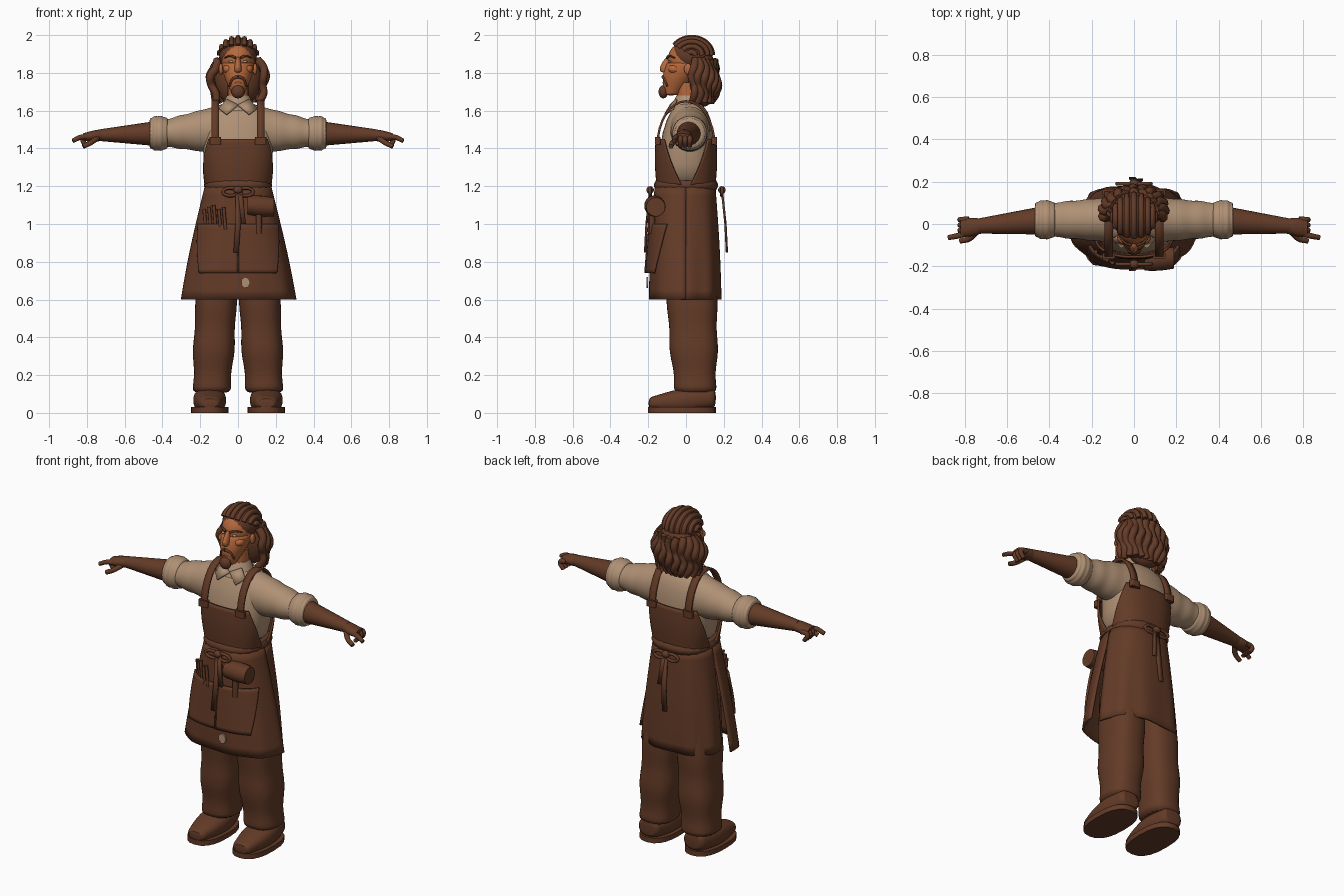
import bpy, bmesh
from math import sin, cos, pi, radians, copysign
from mathutils import Matrix, Vector

cube = bpy.data.objects.get("Cube")
if cube:
    bpy.data.objects.remove(cube, do_unlink=True)


def material(name, *rgb):
    made = bpy.data.materials.new(name)
    made.use_nodes = True
    made.diffuse_color = (*rgb, 1)
    shader = made.node_tree.nodes["Principled BSDF"]
    shader.inputs["Base Color"].default_value = made.diffuse_color
    return made


BROWN = material("leather brown", .125, .043, .02)
TAN = material("linen tan", .43, .28, .175)
SKIN = material("warm skin", .47, .14, .045)


def curved(value, power):
    return copysign(abs(value) ** power, value)


def finish(obj, mat, mirror=False, thick=0, smooth=False):
    obj.data.materials.clear()
    obj.data.materials.append(mat)
    for face in obj.data.polygons:
        face.use_smooth = True
    obj.data.set_sharp_from_angle(angle=radians(55))
    if thick:
        solid = obj.modifiers.new("thickness", "SOLIDIFY")
        solid.thickness, solid.offset = thick, 0
    if smooth:
        obj.modifiers.new("smooth", "SUBSURF")
    if mirror:
        obj.modifiers.new("mirror", "MIRROR")


def from_bmesh(name, bm, mat, **options):
    bmesh.ops.recalc_face_normals(bm, faces=bm.faces)
    mesh = bpy.data.meshes.new(name)
    bm.to_mesh(mesh)
    bm.free()
    obj = bpy.data.objects.new(name, mesh)
    bpy.context.collection.objects.link(obj)
    finish(obj, mat, **options)


def bridge(bm, rows, closed=False):
    for low, high in zip(rows, rows[1:]):
        count = len(low)
        for i in range(count if closed else count - 1):
            j = (i + 1) % count
            bm.faces.new((low[i], low[j], high[j], high[i]))


def blend(start, end, bulge=0, ripple=0, steps=12):
    """Rings between two rings; the last two values are radii that can swell and wrinkle."""
    rings = []
    for k in range(steps + 1):
        t = k / steps
        ring = [a + (b - a) * t for a, b in zip(start, end)]
        swell = 1 + bulge * sin(pi * t) + ripple * t * sin(20 * t)
        rings.append((*ring[:-2], ring[-2] * swell, ring[-1] * swell))
    return rings


def loft(name, mat, rings, axis="z", power=1, sides=20, **options):
    """Rings are: position on the axis, two centre values, two radii."""
    bm = bmesh.new()
    rows = []
    for pos, cu, cv, ru, rv in rings:
        row = []
        for i in range(sides):
            turn = 2 * pi * i / sides
            u, v = cu + ru * curved(cos(turn), power), cv + rv * curved(sin(turn), power)
            place = {"x": (pos, u, v), "y": (u, pos, v), "z": (u, v, pos)}[axis]
            row.append(bm.verts.new(place))
        rows.append(row)
    bridge(bm, rows, closed=True)
    bm.faces.new(rows[0])
    bm.faces.new(rows[-1])
    from_bmesh(name, bm, mat, **options)


def panel(name, rings, side, fold=0, columns=40):
    """Curved leather. Rings are: height, half span angle, two radii."""
    bm = bmesh.new()
    rows = []
    for k, (z, span, rx, ry) in enumerate(rings):
        row = []
        for i in range(columns + 1):
            turn = span * (2 * i / columns - 1)
            wave = 1 + fold * k * sin(9 * turn)
            row.append(bm.verts.new((rx * wave * curved(sin(turn), .8),
                                     side * ry * wave * curved(cos(turn), .8), z)))
        rows.append(row)
    bridge(bm, rows)
    from_bmesh(name, bm, BROWN, thick=.012)


def ribbon(name, points, half, **options):
    bm = bmesh.new()
    bridge(bm, [[bm.verts.new((x + s * half, y, z)) for s in (-1, 1)] for x, y, z in points])
    from_bmesh(name, bm, BROWN, thick=.012, **options)


def tube(name, points, radius, taper=1, mirror=False):
    curve = bpy.data.curves.new(name, "CURVE")
    curve.dimensions = "3D"
    curve.bevel_depth, curve.bevel_resolution = radius, 2
    curve.use_fill_caps, curve.resolution_u = True, 5
    spline = curve.splines.new("BEZIER")
    spline.bezier_points.add(len(points) - 1)
    for i, (knot, place) in enumerate(zip(spline.bezier_points, points)):
        knot.co = place
        knot.handle_left_type = knot.handle_right_type = "AUTO"
        knot.radius = 1 + (taper - 1) * i / (len(points) - 1)
    obj = bpy.data.objects.new(name, curve)
    bpy.context.collection.objects.link(obj)
    bpy.ops.object.select_all(action="DESELECT")
    obj.select_set(True)
    bpy.context.view_layer.objects.active = obj
    bpy.ops.object.convert(target="MESH")
    finish(bpy.context.object, BROWN, mirror=mirror)


def ball(name, mat, centre, radii, **options):
    bm = bmesh.new()
    matrix = Matrix.Translation(centre) @ Matrix.Diagonal((*radii, 1))
    bmesh.ops.create_uvsphere(bm, u_segments=24, v_segments=14, radius=1, matrix=matrix)
    from_bmesh(name, bm, mat, **options)


# Boots and trousers
loft("boot_sole", BROWN, blend((0, .15, -.02, .1, .18), (.03, .15, -.02, .1, .18)), power=.8, mirror=True)
loft("boot", BROWN, blend((-.2, .15, .05, .05, .03), (.16, .15, .08, .06, .05), bulge=.6),
     axis="y", power=.8, mirror=True, smooth=True)
loft("trouser_leg", BROWN, blend((.9, .1, .02, .1, .13), (.1, .14, .05, .1, .11), bulge=.1, ripple=.06, steps=20),
     power=.8, mirror=True, smooth=True)
loft("trouser_seat", BROWN, blend((.8, 0, 0, .15, .1), (1.2, 0, 0, .15, .14)), power=.8)

# Shirt
loft("shirt_body", TAN, [(1.2, 0, 0, .16, .14), (1.3, 0, 0, .18, .15), (1.5, 0, .01, .2, .14),
     (1.6, 0, .02, .16, .1), (1.65, 0, .01, .07, .06)], power=.8, smooth=True)
loft("sleeve", TAN, blend((.1, .02, 1.5, .11, .13), (.4, .02, 1.48, .08, .07), ripple=.05),
     axis="x", mirror=True, smooth=True)
loft("rolled_cuff", TAN, blend((.37, .02, 1.48, .08, .08), (.47, .02, 1.48, .08, .08), bulge=.17, ripple=.06),
     axis="x", mirror=True, smooth=True)
loft("collar_band", TAN, blend((1.6, 0, 0, .1, .09), (1.68, 0, .01, .06, .06)))
flap = bmesh.new()
flap.faces.new([flap.verts.new(corner) for corner in
                [(0, -.08, 1.63), (.06, -.11, 1.58), (.1, -.07, 1.61), (.06, -.05, 1.66)]])
from_bmesh("collar_flap", flap, TAN, thick=.012, mirror=True)

# Forearms and hands
loft("forearm", BROWN, blend((.4, .02, 1.48, .07, .07), (.74, -.01, 1.47, .035, .03)), axis="x", mirror=True)
loft("palm", BROWN, blend((.72, -.01, 1.47, .035, .03), (.82, -.02, 1.46, .04, .02), bulge=.15),
     axis="x", mirror=True)
tube("index_finger", [(.78, -.04, 1.46), (.83, -.055, 1.46), (.875, -.064, 1.44)], .015, .8, True)
tube("thumb", [(.74, -.03, 1.46), (.78, -.07, 1.43), (.82, -.08, 1.41)], .016, .8, True)
for i, finger in enumerate(("middle_finger", "ring_finger", "little_finger")):
    y = .025 * i - .03
    tube(finger, [(.78, y, 1.46), (.82, y, 1.45), (.8, y, 1.41)], .015, .8, True)

# Apron bib, straps and waist tie
for name, side in (("front", -1), ("back", 1)):
    panel("bib_" + name, blend((1.45, .8, .2, .155), (1.2, 1.5, .17, .15), bulge=.04), side)
    loft("strap_buckle_" + name, BROWN, blend((1.42, .12, side * .15, .03, .015), (1.46, .12, side * .15, .03, .015)),
         power=.4, mirror=True)
arch = [pi * i / 16 for i in range(17)]
ribbon("shoulder_strap", [(.12, -.15 * cos(a), 1.42 + .23 * sin(a)) for a in arch], .02, mirror=True)
loft("waist_tie", BROWN, blend((1.18, 0, 0, .17, .16), (1.23, 0, 0, .17, .16), bulge=.06), power=.8)

# Apron skirt, wide at the front and narrower at the back
panel("skirt_front", blend((1.2, pi / 2, .17, .16), (.6, pi / 2, .3, .19), bulge=.03), -1, fold=.001)
panel("skirt_back", blend((1.2, pi / 2, .17, .15), (.6, pi / 2, .24, .18), bulge=.03), 1, fold=.002)
panel("pocket", blend((1, 1.1, .23, .19), (.74, .7, .29, .21)), -1)
ribbon("pocket_seam", [(0, -.195, 1), (0, -.215, .74)], .004)
loft("patch", TAN, [(-.2, .04, .69, .025, .03), (-.209, .04, .69, .025, .03)], axis="y", sides=7)

# Bows and hanging ends
for name, y in (("front", -.19), ("back", .19)):
    ball(name + "_knot", BROWN, (0, y, 1.18), (.025, .02, .02))
    loop = [2 * pi * i / 8 for i in range(9)]
    tube(name + "_bow", [(.04 - .04 * cos(a), y, 1.17 + .02 * sin(a)) for a in loop], .009, mirror=True)
    ribbon(name + "_tie_long", [(0, y, 1.18), (0, y * 1.1, 1), (-.01, y * 1.14, .85)], .014)
    ribbon(name + "_tie_short", [(.01, y, 1.18), (.03, y * 1.1, 1)], .012)

# Tools in the pockets
for i in range(5):
    x = .026 * i - .17
    y = -.19 * (1 - (x / .22) ** 2) ** .5 - .01
    tube("carving_tool", [(x, y, .97), (x - .01, y, 1.08 + .01 * (i % 3))], .009)
loft("mallet_head", BROWN, blend((.05, -.17, 1.1, .05, .05), (.19, -.16, 1.09, .05, .05), bulge=.1), axis="x")
tube("mallet_handle", [(.11, -.18, 1.08), (.11, -.18, .95)], .016)

# Head and face
loft("neck", SKIN, blend((1.6, 0, .01, .055, .055), (1.75, 0, .01, .055, .06)))
ball("skull", SKIN, (0, .01, 1.87), (.087, .107, .1))
loft("jaw", SKIN, blend((1.68, 0, -.08, .03, .04), (1.86, 0, 0, .086, .1), bulge=.2), smooth=True)
loft("nose", SKIN, [(1.8, 0, -.11, .02, .02), (1.82, 0, -.115, .02, .035), (1.89, 0, -.09, .012, .015)],
     smooth=True)
ball("ear", SKIN, (.09, .01, 1.82), (.012, .02, .03), mirror=True)
ball("cheekbone", SKIN, (.05, -.06, 1.82), (.03, .035, .025), mirror=True)
ball("lower_lip", SKIN, (0, -.11, 1.747), (.025, .015, .008))
ball("eye", TAN, (.036, -.085, 1.86), (.014, .009, .007), mirror=True)
tube("eyebrow", [(.014, -.1, 1.88), (.04, -.09, 1.89), (.07, -.06, 1.88)], .007, .6, True)
tube("moustache", [(0, -.12, 1.78), (.025, -.115, 1.77), (.046, -.1, 1.73)], .01, .5, True)
ball("goatee", BROWN, (0, -.12, 1.7), (.035, .025, .035))

# Hair swept over the crown, then wavy locks to the shoulders
crown = Vector((0, .03, 1.893))
ball("hair_crown", BROWN, crown, (.1, .11, .095))
for i in range(9):
    lean = radians(20 * i - 80)
    tube("swept_strand", [crown + Vector((.1 * sin(lean), -.11 * cos(a) * cos(lean), .094 * sin(a) * cos(lean)))
                          for a in arch[3:]], .014)
ball("hair_back", BROWN, (0, .09, 1.77), (.125, .08, .15))
for i in range(13):
    turn = radians(17 * i - 102)
    path = []
    for j in range(6):
        swell, wave = .1 + .03 * sin(j * pi / 5), 2 * j + i
        path.append((sin(turn) * swell * 1.1 + .01 * sin(wave),
                     .06 + cos(turn) * swell * .8 + .01 * cos(wave), 1.87 - .045 * j))
    tube("wavy_lock", path, .023, .85)
